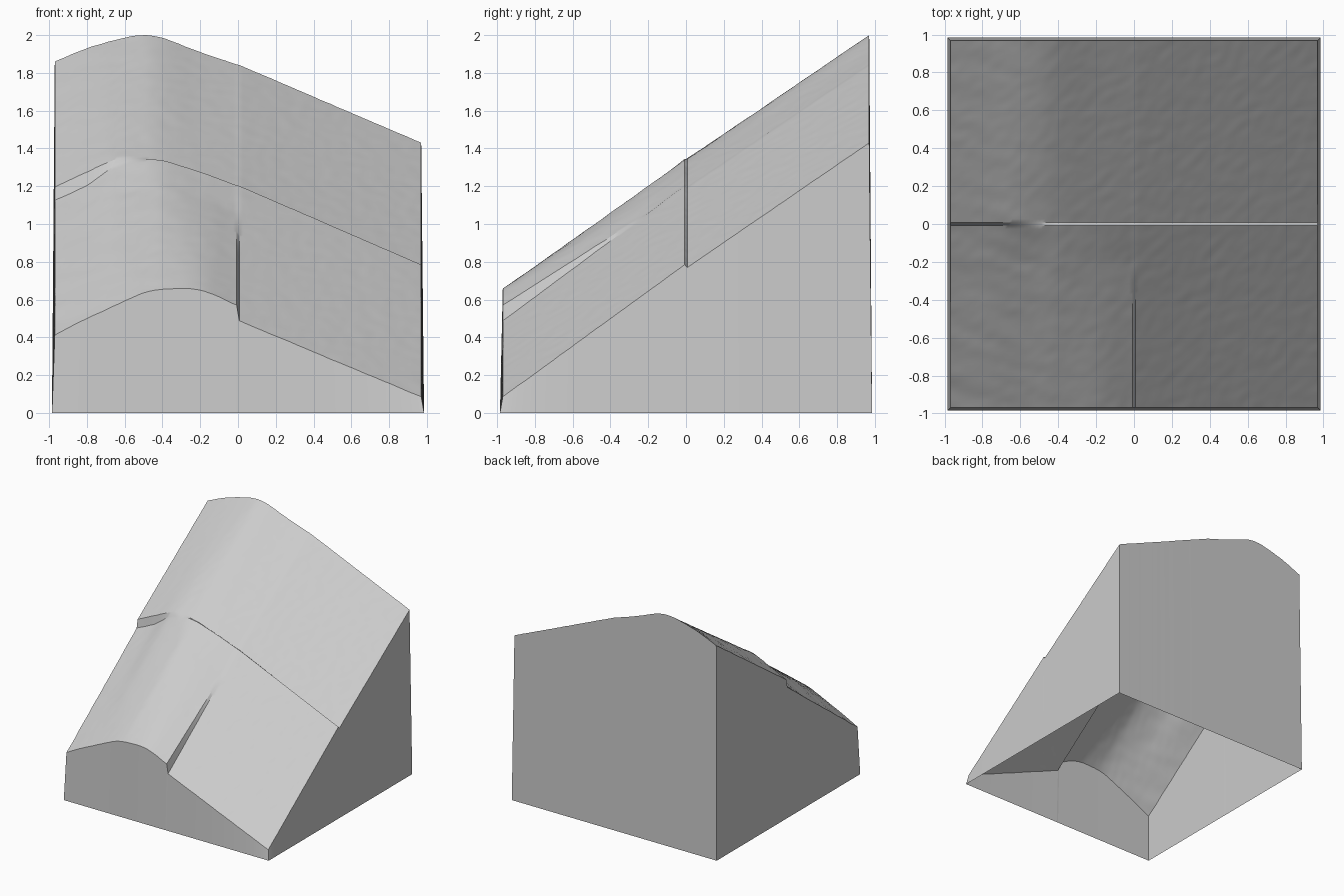
import bpy
import bmesh
from mathutils import Vector, noise

cube = bpy.data.objects.get("Cube")
if cube:
    bpy.data.objects.remove(cube)

TOP, BASE, GAP = 0.97, 0.985, 0.007

grey = bpy.data.materials.new("stone_grey")
grey.use_nodes = True
grey.diffuse_color = (0.6, 0.6, 0.6, 1)
grey.node_tree.nodes["Principled BSDF"].inputs["Base Color"].default_value = (0.6, 0.6, 0.6, 1)

# Ridge cross-sections: heights over KNOTS on the ridge side
KNOTS = (-TOP, -0.8, -0.65, -0.5, -0.4, -0.2, -GAP)
FRONT = (0.41, 0.50, 0.57, 0.635, 0.655, 0.65, 0.57)
MID_FRONT = (0.98, 1.06, 1.15, 1.19, 1.20, 1.14, 1.06)
SEAM_FRONT = (1.13, 1.21, 1.315, 1.345, 1.34, 1.28, 1.21)
SEAM_BACK = (1.19, 1.27, 1.335, 1.34, 1.325, 1.26, 1.19)
BACK = (1.86, 1.93, 1.975, 2.0, 1.985, 1.91, 1.845)


def curve(heights, x):
    """Smooth curve through the cross-section heights."""
    last = len(KNOTS) - 1
    i = 0
    while i < last - 1 and x > KNOTS[i + 1]:
        i += 1

    def slope(k):
        a, b = max(k - 1, 0), min(k + 1, last)
        return (heights[b] - heights[a]) / (KNOTS[b] - KNOTS[a])

    w = KNOTS[i + 1] - KNOTS[i]
    t = (x - KNOTS[i]) / w
    s = t * t * (3 - 2 * t)
    return (heights[i] * (1 - s) + heights[i + 1] * s
            + w * slope(i) * t * (1 - t) ** 2 - w * slope(i + 1) * t * t * (1 - t))


def mix(a, b, t):
    return a + (b - a) * t


def height(x, y):
    if x < 0:
        if y > 0:
            z = mix(curve(SEAM_BACK, x), curve(BACK, x), y / TOP)
        elif y > -0.2:
            z = mix(curve(MID_FRONT, x), curve(SEAM_FRONT, x), (y + 0.2) / 0.2)
        else:
            z = mix(curve(FRONT, x), curve(MID_FRONT, x), (y + TOP) / (TOP - 0.2))
    else:
        t = x / TOP
        if y > 0:
            z = mix(mix(1.19, 0.765, t), mix(1.845, 1.43, t), y / TOP)
        else:
            z = mix(mix(0.49, 0.085, t), mix(1.21, 0.79, t), (y + TOP) / TOP)
    # Fine roughness, with stronger wrinkles beyond the ridge
    z += 0.002 * noise.noise(Vector((9 * (x + y), 18 * (y - x), 0)))
    wrinkle = min(1, max(0, -x - 0.2) * 2) * (1 if y < 0 else 0.5)
    return z + 0.005 * wrinkle * noise.noise(Vector((3 * x, 11 * y + 3 * x, 5)))


def samples(n):
    half = [mix(GAP, TOP, i / n) for i in range(n + 1)]
    return [-v for v in reversed(half)] + half


def finish(bm, name):
    bmesh.ops.recalc_face_normals(bm, faces=bm.faces)
    mesh = bpy.data.meshes.new(name)
    bm.to_mesh(mesh)
    bm.free()
    mesh.materials.append(grey)
    obj = bpy.data.objects.new(name, mesh)
    bpy.context.collection.objects.link(obj)
    return obj


# Sloping ground with a narrow step along each centre line
axis = samples(50)
bm = bmesh.new()
rows = [[bm.verts.new((x, y, height(x, y))) for x in axis] for y in axis]
for lower, upper in zip(rows, rows[1:]):
    for i in range(len(axis) - 1):
        bm.faces.new((lower[i], lower[i + 1], upper[i + 1], upper[i]))
ground = finish(bm, "sloping_ground")
for p in ground.data.polygons:
    if p.normal.z < 0:
        p.flip()

# Slightly flared walls, open underneath
edges = {
    "front_wall": [(x, -TOP) for x in axis],
    "left_wall": [(TOP, y) for y in axis],
    "back_wall": [(x, TOP) for x in reversed(axis)],
    "right_wall": [(-TOP, y) for y in reversed(axis)],
}
flare = BASE / TOP
walls = []
for name, points in edges.items():
    bm = bmesh.new()
    top = [bm.verts.new((x, y, height(x, y))) for x, y in points]
    foot = [bm.verts.new((x * flare, y * flare, 0)) for x, y in points]
    for i in range(len(points) - 1):
        bm.faces.new((foot[i], foot[i + 1], top[i + 1], top[i]))
    mesh = bpy.data.meshes.new(name)
    bm.to_mesh(mesh)
    bm.free()
    mesh.materials.append(grey)
    wall = bpy.data.objects.new(name, mesh)
    bpy.context.collection.objects.link(wall)
    walls.append(wall)

# Smooth the ground, keeping the steps sharp
bpy.ops.object.select_all(action='DESELECT')
ground.select_set(True)
bpy.context.view_layer.objects.active = ground
bpy.ops.object.shade_smooth_by_angle(angle=0.5)
